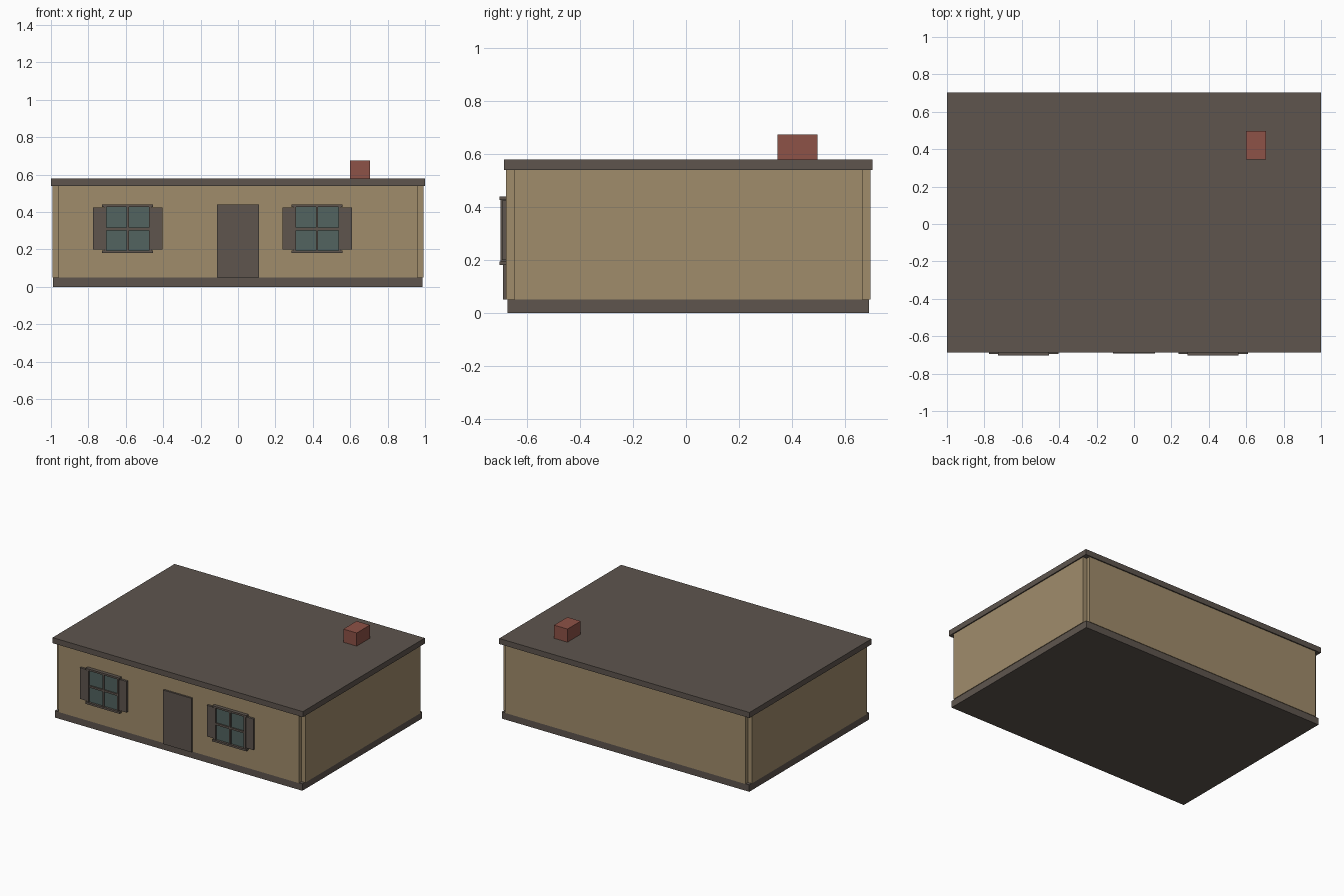
import bpy

if "Cube" in bpy.data.objects:
    bpy.data.objects.remove(bpy.data.objects["Cube"])


def material(name, rgb):
    m = bpy.data.materials.new(name)
    m.diffuse_color = (*rgb, 1)
    m.use_nodes = True
    m.node_tree.nodes["Principled BSDF"].inputs["Base Color"].default_value = m.diffuse_color
    return m


TAN = material("tan_wall", (0.352, 0.262, 0.148))
BROWN = material("dark_brown_trim", (0.112, 0.091, 0.076))
BRICK = material("brick_red", (0.27, 0.084, 0.063))
GLASS = material("teal_glass", (0.084, 0.127, 0.118))


def box(name, mat, x, y, z):
    """Box spanning the given (min, max) ranges."""
    bpy.ops.mesh.primitive_cube_add(size=1)
    o = bpy.context.object
    o.name = name
    for v in o.data.vertices:
        v.co = [r[1] if c > 0 else r[0] for c, r in zip(v.co, (x, y, z))]
    o.data.materials.append(mat)
    return o


# Base, walls (two crossed blocks leave notched corners), roof, chimney
box("base", BROWN, (-0.99, 0.987), (-0.675, 0.692), (0, 0.05))
box("side_walls", TAN, (-0.992, 0.992), (-0.648, 0.666), (0.05, 0.54))
box("front_and_back_walls", TAN, (-0.961, 0.961), (-0.679, 0.696), (0.05, 0.54))
box("roof", BROWN, (-1, 1), (-0.688, 0.704), (0.54, 0.58))
box("chimney", BRICK, (0.60, 0.707), (0.345, 0.496), (0.58, 0.675))

# Door
WALL = -0.679
box("door", BROWN, (-0.113, 0.112), (-0.692, WALL), (0.05, 0.44))

# Windows
for side, cx in (("left", -0.59), ("right", 0.423)):
    def part(name, mat, x0, x1, y, z0, z1):
        box(f"{side}_window_{name}", mat, (cx + x0, cx + x1), (y, WALL), (z0, z1))

    part("glass", GLASS, -0.118, 0.118, -0.688, 0.19, 0.432)
    part("top_bar", BROWN, -0.136, 0.136, -0.704, 0.426, 0.439)
    part("bottom_bar", BROWN, -0.136, 0.136, -0.704, 0.181, 0.195)
    part("vertical_muntin", BROWN, -0.006, 0.006, -0.697, 0.195, 0.426)
    part("horizontal_muntin", BROWN, -0.115, 0.115, -0.697, 0.302, 0.316)
    for label, s in (("left", -1), ("right", 1)):
        a, b = sorted((s * 0.113, s * 0.127))
        part(f"{label}_jamb", BROWN, a, b, -0.701, 0.195, 0.426)
        a, b = sorted((s * 0.127, s * 0.186))
        part(f"{label}_shutter", BROWN, a, b, -0.695, 0.20, 0.425)
